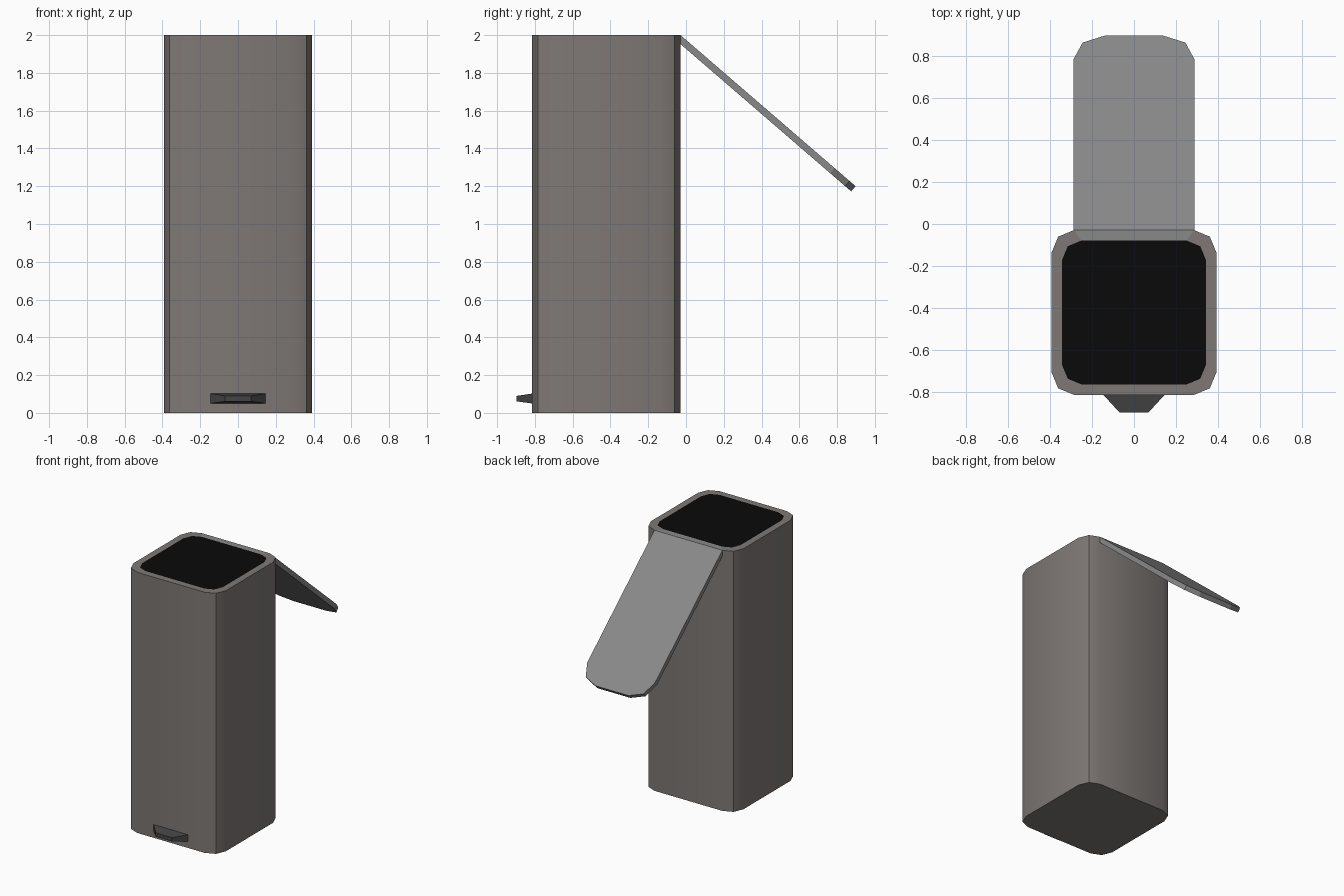
import bpy, math

if "Cube" in bpy.data.objects:
    bpy.data.objects.remove(bpy.data.objects["Cube"])

BODY_Y, HALF = -0.422, 0.393
BACK_Y = BODY_Y + HALF


def material(name, r, g, b):
    m = bpy.data.materials.new(name)
    m.diffuse_color = (r, g, b, 1)
    m.use_nodes = True
    m.node_tree.nodes["Principled BSDF"].inputs["Base Color"].default_value = m.diffuse_color
    return m


def corner(cx, cy, r, start):
    # two-segment rounded corner, counter-clockwise
    return [(cx + r * math.cos(start + i * math.pi / 4),
             cy + r * math.sin(start + i * math.pi / 4)) for i in range(3)]


def rounded_square(h, r):
    pts = []
    for i, (sx, sy) in enumerate([(1, 1), (-1, 1), (-1, -1), (1, -1)]):
        pts += corner(sx * (h - r), BODY_Y + sy * (h - r), r, i * math.pi / 2)
    return pts


def make(name, rings, mats, smooth=False):
    # skin a list of equal-length rings and cap both ends
    n = len(rings[0])
    verts = [v for ring in rings for v in ring]
    faces = [tuple(reversed(range(n)))]
    for k in range(len(rings) - 1):
        a, b = k * n, (k + 1) * n
        faces += [(a + i, a + (i + 1) % n, b + (i + 1) % n, b + i) for i in range(n)]
    faces.append(tuple(range(len(verts) - n, len(verts))))
    me = bpy.data.meshes.new(name)
    me.from_pydata(verts, [], faces)
    for m in mats:
        me.materials.append(m)
    ob = bpy.data.objects.new(name, me)
    bpy.context.collection.objects.link(ob)
    if smooth:
        bpy.ops.object.select_all(action='DESELECT')
        ob.select_set(True)
        bpy.context.view_layer.objects.active = ob
        bpy.ops.object.shade_smooth_by_angle(angle=math.radians(30))
    return ob


body_mat = material("warm_grey", 0.21, 0.19, 0.18)
lid_mat = material("lid_grey", 0.25, 0.25, 0.25)
black = material("black", 0.003, 0.003, 0.003)
dark = material("dark_grey", 0.06, 0.06, 0.06)

# Bin body: bottom ring, top ring, inset opening
outer = rounded_square(HALF, 0.107)
inner = rounded_square(0.343, 0.092)
body = make("bin_body",
            [[(x, y, 0) for x, y in outer],
             [(x, y, 2) for x, y in outer],
             [(x, y, 2) for x, y in inner]],
            [body_mat, black, lid_mat], smooth=True)
for p in body.data.polygons:
    if len(p.vertices) > 4 and p.center.z > 1:
        p.material_index = 1      # dark opening
    elif p.center.z > 1.99 and abs(p.center.x) < 0.01 and p.center.y > -0.1:
        p.material_index = 2      # hinge strip of the rim

# Open lid sloping down behind the body
END_Y, SLOPE, W, R = 0.898, 0.8 / 0.927, 0.288, 0.147
stretch = math.hypot(1, SLOPE)
length = (END_Y - BACK_Y) * stretch
outline = ([(-W, 0), (W, 0)] + corner(W - R, length - R, R, 0)
           + corner(-W + R, length - R, R, math.pi / 2))
T = 0.036
top, low = [], []
for x, d in outline:
    y, z = BACK_Y + d / stretch, 2 - d * SLOPE / stretch
    top.append((x, y, z))
    if d == 0:                    # hinge end lies flat on the back wall
        low.append((x, y, z - T * stretch))
    else:
        low.append((x, y - T * SLOPE / stretch, z - T / stretch))
make("lid", [low, top], [lid_mat])

# Tapered foot pedal
FRONT_Y = BODY_Y - HALF


def pedal_ring(y, w, z0, z1):
    return [(-w, y, z0), (w, y, z0), (w, y, z1), (-w, y, z1)]


make("foot_pedal", [pedal_ring(FRONT_Y, 0.146, 0.05, 0.102),
                    pedal_ring(-0.898, 0.07, 0.061, 0.09)][::-1], [dark])
bpy.data.objects["foot_pedal"].data.flip_normals()
pedal = bpy.data.objects["foot_pedal"].data
# keep outward-facing normals
tip = min(pedal.polygons, key=lambda p: p.center.y)
if tip.normal.y > 0:
    pedal.flip_normals()
